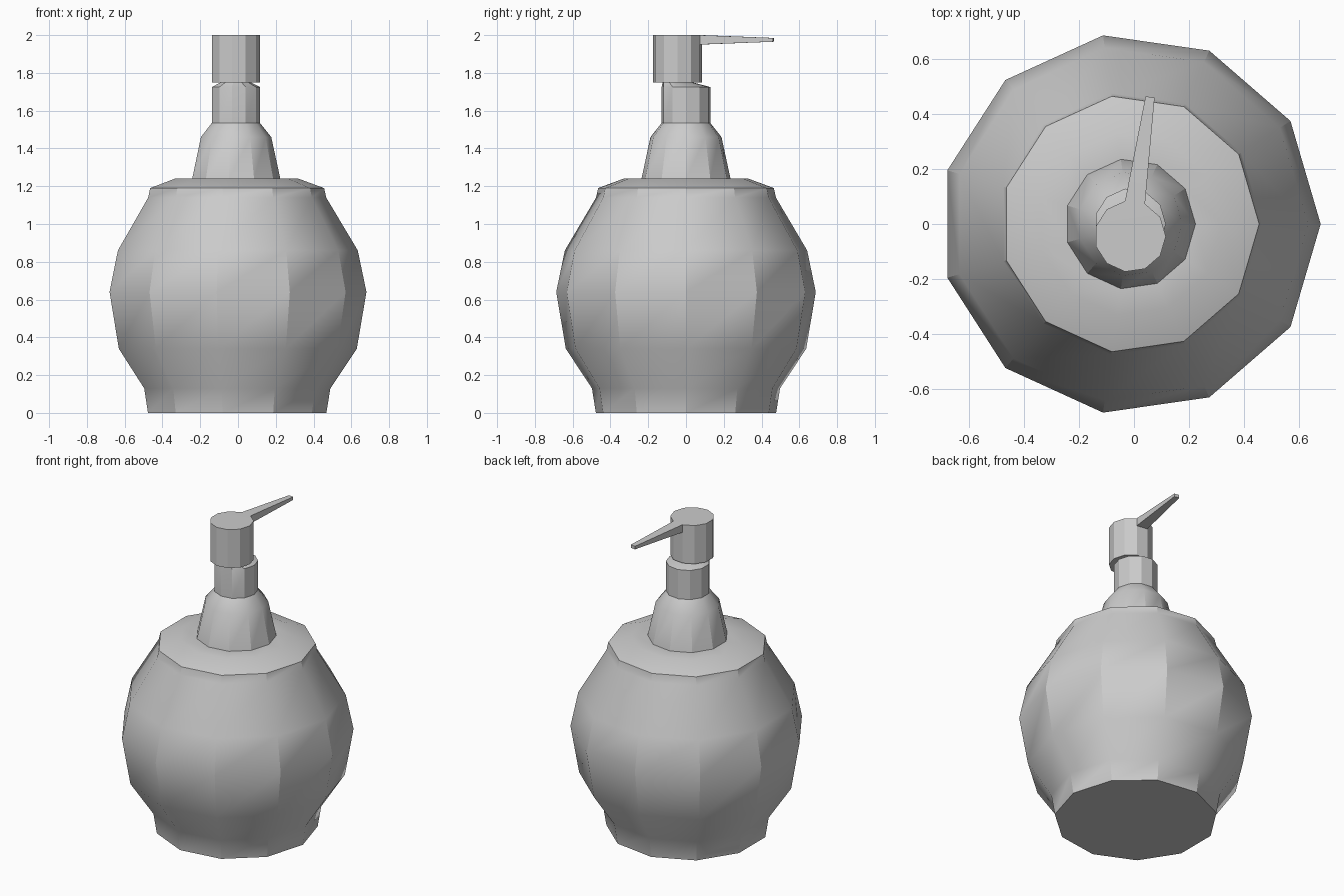
import bpy, bmesh, math

if "Cube" in bpy.data.objects:
    bpy.data.objects.remove(bpy.data.objects["Cube"])

SIDES = 11
CX = -0.014


def add_ring(bm, r, z, cy=0.0):
    return [bm.verts.new((CX + r * math.cos(2 * math.pi * i / SIDES),
                          cy + r * math.sin(2 * math.pi * i / SIDES), z))
            for i in range(SIDES)]


def lathe(bm, profile):
    """Skin 11-sided rings of (radius, z, y offset) and cap both ends."""
    rings = [add_ring(bm, *p) for p in profile]
    for a, b in zip(rings, rings[1:]):
        for i in range(SIDES):
            j = (i + 1) % SIDES
            bm.faces.new((a[i], a[j], b[j], b[i]))
    bm.faces.new(rings[0][::-1])
    bm.faces.new(rings[-1])


def finish(bm, name):
    bmesh.ops.recalc_face_normals(bm, faces=bm.faces)
    me = bpy.data.meshes.new(name)
    bm.to_mesh(me)
    bm.free()
    ob = bpy.data.objects.new(name, me)
    bpy.context.collection.objects.link(ob)
    bpy.ops.object.select_all(action='DESELECT')
    ob.select_set(True)
    bpy.context.view_layer.objects.active = ob
    bpy.ops.object.shade_smooth_by_angle(angle=math.radians(30))
    return ob


# Bottle, shoulder and collar in one continuous skin
bm = bmesh.new()
lathe(bm, [(0.482, 0), (0.503, 0.13), (0.643, 0.34), (0.694, 0.64),
           (0.648, 0.86), (0.481, 1.14), (0.470, 1.19), (0.334, 1.24),
           (0.238, 1.24), (0.190, 1.46), (0.130, 1.535),
           (0.130, 1.725), (0.080, 1.75, -0.045)])
finish(bm, "bottle")

# Pump head, set forward of the stem, with the spout extruded from a rear face
bm = bmesh.new()
lathe(bm, [(0.130, 1.75, -0.045), (0.130, 1.95, -0.045), (0.130, 2.0, -0.045)])
bm.faces.ensure_lookup_table()
face = bm.faces[SIDES + 2]
out = bmesh.ops.extrude_face_region(bm, geom=[face])
bmesh.ops.delete(bm, geom=[face], context='FACES_ONLY')
for v in (e for e in out['geom'] if isinstance(e, bmesh.types.BMVert)):
    right = v.co.x > 0
    v.co = (0.075 if right else 0.042, 0.46 if right else 0.465,
            1.985 if v.co.z > 1.97 else 1.965)
finish(bm, "pump_head")
